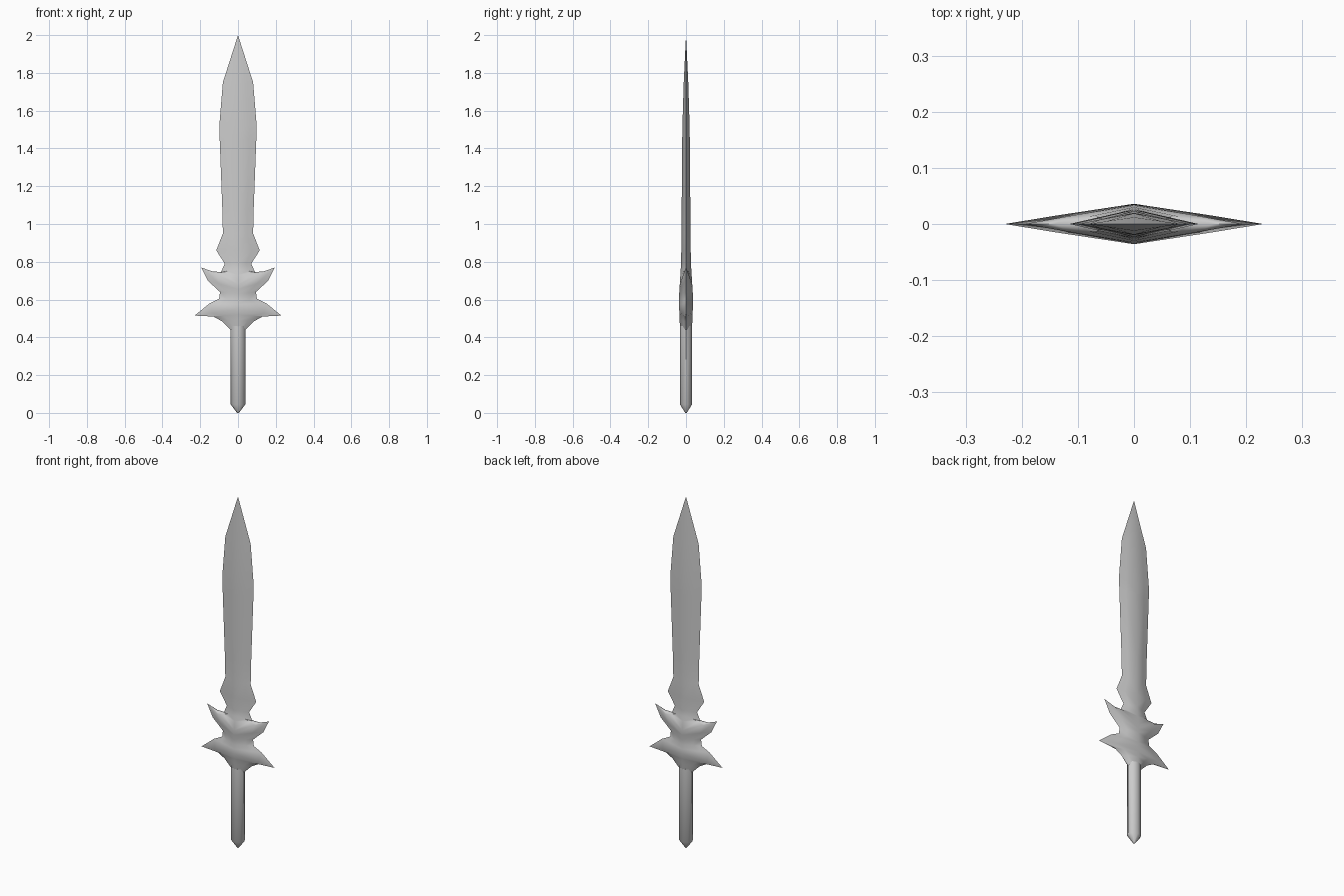
import bpy, bmesh, math

cube = bpy.data.objects.get("Cube")
if cube:
    bpy.data.objects.remove(cube, do_unlink=True)

steel = bpy.data.materials.new("steel grey")
steel.use_nodes = True
colour = (0.6, 0.6, 0.6, 1)
steel.diffuse_color = colour
steel.node_tree.nodes["Principled BSDF"].inputs["Base Color"].default_value = colour


def finish(bm, name, angle):
    bmesh.ops.remove_doubles(bm, verts=bm.verts, dist=0.0001)
    bmesh.ops.recalc_face_normals(bm, faces=bm.faces)
    mesh = bpy.data.meshes.new(name)
    bm.to_mesh(mesh)
    bm.free()
    mesh.materials.append(steel)
    obj = bpy.data.objects.new(name, mesh)
    bpy.context.collection.objects.link(obj)
    bpy.ops.object.select_all(action="DESELECT")
    obj.select_set(True)
    bpy.context.view_layer.objects.active = obj
    bpy.ops.object.shade_smooth_by_angle(angle=math.radians(angle))
    return obj


def ridged_plate(name, rows):
    """Diamond section: each row gives edge x, edge z, ridge z, ridge depth."""
    bm = bmesh.new()
    for sx in (-1, 1):
        for sy in (-1, 1):
            strips = []
            for x, z, ridge_z, depth in rows:
                # the surface dips slightly between ridge and edge
                points = ((0, sy * depth, ridge_z),
                          (sx * x * 0.6, sy * depth * 0.42, ridge_z + (z - ridge_z) * 0.6),
                          (sx * x, 0, z))
                strips.append([bm.verts.new(p) for p in points])
            for low, high in zip(strips, strips[1:]):
                for i in range(2):
                    bm.faces.new((low[i], low[i + 1], high[i + 1], high[i]))
    bmesh.ops.dissolve_degenerate(bm, dist=0.0001, edges=bm.edges)
    return finish(bm, name, 60)


# Guard with two pairs of swept spikes
guard_rows = [
    (0.04, 0.44, 0.44, 0.031), (0.085, 0.485, 0.49, 0.034),
    (0.13, 0.51, 0.52, 0.035), (0.23, 0.515, 0.55, 0.036),
    (0.15, 0.58, 0.575, 0.036), (0.10, 0.605, 0.60, 0.036),
    (0.095, 0.64, 0.63, 0.036), (0.16, 0.70, 0.655, 0.035),
    (0.195, 0.77, 0.68, 0.033), (0.14, 0.75, 0.73, 0.030),
    (0.09, 0.745, 0.76, 0.028), (0.07, 0.79, 0.79, 0.026),
]
# Blade with a barbed base and leaf-shaped point
blade_rows = [
    (0.07, 0.79, 0.79, 0.026), (0.115, 0.86, 0.86, 0.025),
    (0.08, 0.95, 0.95, 0.024), (0.083, 1.08, 1.08, 0.023),
    (0.097, 1.45, 1.45, 0.02), (0.099, 1.52, 1.52, 0.019),
    (0.08, 1.75, 1.75, 0.012), (0, 2.0, 2.0, 0),
]
ridged_plate("blade_and_guard", guard_rows + blade_rows[1:])

# Eight-sided grip ending in a pointed pommel
bm = bmesh.new()
rings = []
for z, size in ((0, 0.12), (0.045, 1), (0.46, 1)):
    ring = []
    for i in range(8):
        a = math.tau * i / 8
        ring.append(bm.verts.new((0.039 * size * math.cos(a), 0.032 * size * math.sin(a), z)))
    rings.append(ring)
for low, high in zip(rings, rings[1:]):
    for i in range(8):
        j = (i + 1) % 8
        bm.faces.new((low[i], low[j], high[j], high[i]))
bm.faces.new(rings[0])
bm.faces.new(rings[-1])
finish(bm, "grip", 48)
